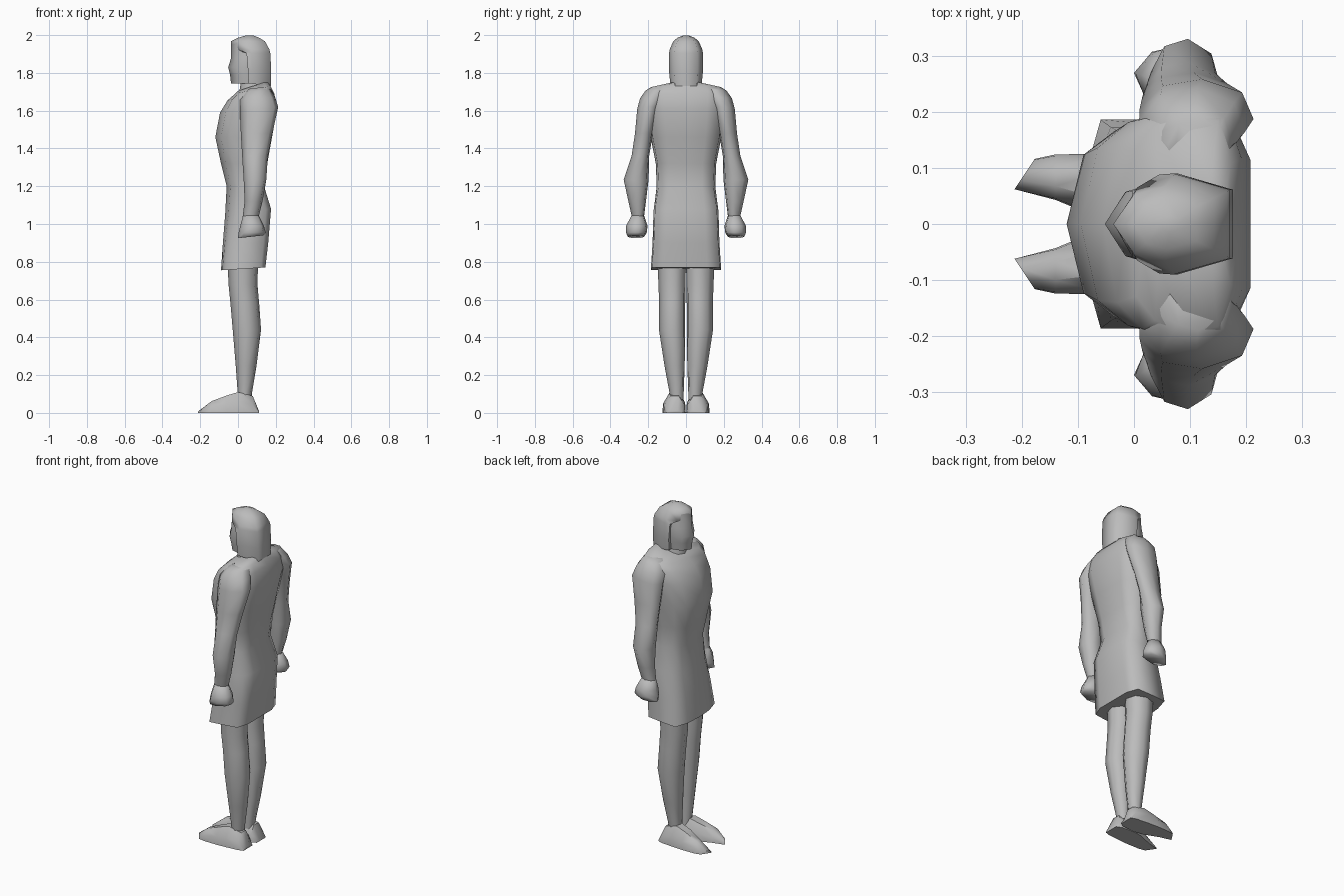
import bpy, bmesh, math

grey = bpy.data.materials.new("plain grey")
grey.diffuse_color = (0.5, 0.5, 0.5, 1)


def mirrored(half):
    """closed section from a front-to-back half whose ends lie on v = 0"""
    return half + [(u, -v) for u, v in half[-2:0:-1]]


# cross-sections: (u, v), u runs front (0) to back (1), v runs side to side (-1..1)
BODY = mirrored([(0, 0), (.1, .66), (.28, .88), (.55, 1), (.88, .94), (1, .55), (1, 0)])
SKIRT = mirrored([(0, 0), (.03, .55), (.13, 1), (.5, 1), (.9, .97), (1, .6), (1, 0)])
LIMB = [(0, .1), (.2, .8), (.55, 1), (.9, .6), (1, -.2), (.8, -.85), (.4, -1), (.1, -.6)]
HEAD = mirrored([(0, 0), (.2, .76), (.52, 1), (1, .68), (1, 0)])
HAIR = mirrored([(0, 0), (0, .98), (.2, 1), (1, .68), (1, 0)])


def skin(name, rings, angle=75):
    n = len(rings[0])
    verts = [p for r in rings for p in r]
    faces = [(k * n + i, k * n + (i + 1) % n, (k + 1) * n + (i + 1) % n, (k + 1) * n + i)
             for k in range(len(rings) - 1) for i in range(n)]
    faces += [tuple(range(n)), tuple(range(len(verts) - n, len(verts)))]
    mesh = bpy.data.meshes.new(name)
    mesh.from_pydata(verts, [], faces)
    bm = bmesh.new()
    bm.from_mesh(mesh)
    bmesh.ops.recalc_face_normals(bm, faces=bm.faces)
    bm.to_mesh(mesh)
    bm.free()
    mesh.materials.append(grey)
    ob = bpy.data.objects.new(name, mesh)
    bpy.context.collection.objects.link(ob)
    bpy.ops.object.select_all(action='DESELECT')
    bpy.context.view_layer.objects.active = ob
    ob.select_set(True)
    bpy.ops.object.shade_smooth_by_angle(angle=math.radians(angle))


def loft(name, section, rows, side=1, alt=None):
    """rows: z at front, rise towards back, x front, x back, y inner, y outer, blend to alt"""
    rings = []
    for z, dz, x0, x1, y0, y1, *blend in rows:
        b = blend[0] if blend else 0
        ring = []
        for (u, v), (au, av) in zip(section, alt or section):
            u, v = u + b * (au - u), v + b * (av - v)
            ring.append((x0 + u * (x1 - x0), side * ((y0 + y1) / 2 + v * (y1 - y0) / 2), z + dz * u))
        rings.append(ring)
    skin(name, rings)


def body_rows(rows):
    return [(z, dz, a, b, -w, w, *rest) for z, dz, a, b, w, *rest in rows]


# dress and trunk, boxier towards the hem
loft("dress", BODY, body_rows([
    (.755, .015, -.09, .145, .186, 1), (.90, 0, -.08, .16, .177, .8), (1.05, .03, -.068, .175, .172, .4),
    (1.20, 0, -.06, .138, .155), (1.32, 0, -.09, .155, .160), (1.46, 0, -.12, .18, .187),
    (1.59, .02, -.095, .208, .206), (1.655, .035, -.055, .192, .212), (1.69, .04, -.015, .172, .195),
    (1.705, .05, .0, .155, .08)]), alt=SKIRT)

# neck
loft("neck", BODY, body_rows([(1.66, .06, .0, .155, .065), (1.78, 0, .02, .15, .055)]))

# face in front, one hair shell over crown and back
loft("face", HEAD, body_rows([
    (1.745, 0, -.037, .13, .062), (1.79, 0, -.042, .13, .07), (1.83, 0, -.052, .13, .075),
    (1.88, 0, -.036, .13, .078), (1.962, 0, -.036, .13, .066)]))
loft("hair", HEAD, body_rows([
    (1.745, -.015, .055, .176, .083, 1), (1.81, 0, .053, .176, .090, 1), (1.905, 0, .045, .171, .090, 1),
    (1.925, 0, -.034, .166, .086, 0), (1.967, 0, -.037, .143, .068, 0),
    (1.986, 0, .0, .112, .045, 0), (1.999, 0, .045, .08, .014, 0)]), alt=HAIR)

for side, tag in ((1, "left"), (-1, "right")):
    # arm with shoulder cap, elbow and wrist
    loft(tag + "_arm", LIMB, [
        (1.04, 0, .025, .11, .222, .287), (1.12, 0, .035, .13, .212, .305),
        (1.235, 0, .03, .15, .198, .330), (1.36, 0, .022, .158, .195, .288),
        (1.48, 0, .015, .182, .175, .270), (1.60, .02, .01, .213, .14, .258),
        (1.66, .01, .01, .197, .11, .243), (1.70, .01, .035, .175, .09, .215),
        (1.716, .012, .06, .16, .08, .19)], side)
    # fist
    loft(tag + "_hand", LIMB, [
        (.925, .015, .0, .135, .222, .308), (.955, 0, .003, .148, .207, .318),
        (.99, 0, .012, .137, .204, .318), (1.05, 0, .028, .108, .224, .285)], side)
    # leg
    loft(tag + "_leg", LIMB, [
        (.07, 0, .0, .07, .012, .085), (.11, 0, -.002, .075, .012, .088),
        (.25, 0, -.012, .098, .007, .114), (.44, 0, -.028, .122, .004, .143),
        (.58, 0, -.04, .112, .004, .142), (.68, 0, -.05, .103, .002, .146),
        (.86, 0, -.058, .108, .0, .152)], side)
    # shoe, lofted from heel to toe: x, y inner, y outer, height
    shoe = []
    for x, y0, y1, h in ((.11, .02, .105, .012), (.078, .006, .115, .09), (.0, .001, .122, .11),
                         (-.06, .010, .125, .092), (-.14, .043, .124, .062), (-.195, .062, .116, .014)):
        w = y1 - y0
        slant = .018 if x < -.15 else 0   # toe edge runs further out on the inner side
        shoe.append([(x - slant * (1 - t) + slant * t, side * (y0 + t * w), z) for t, z in
                     ((0, 0), (1, 0), (.97, h * .5), (.7, h), (.3, h), (.03, h * .5))])
    skin(tag + "_shoe", shoe, 50)
